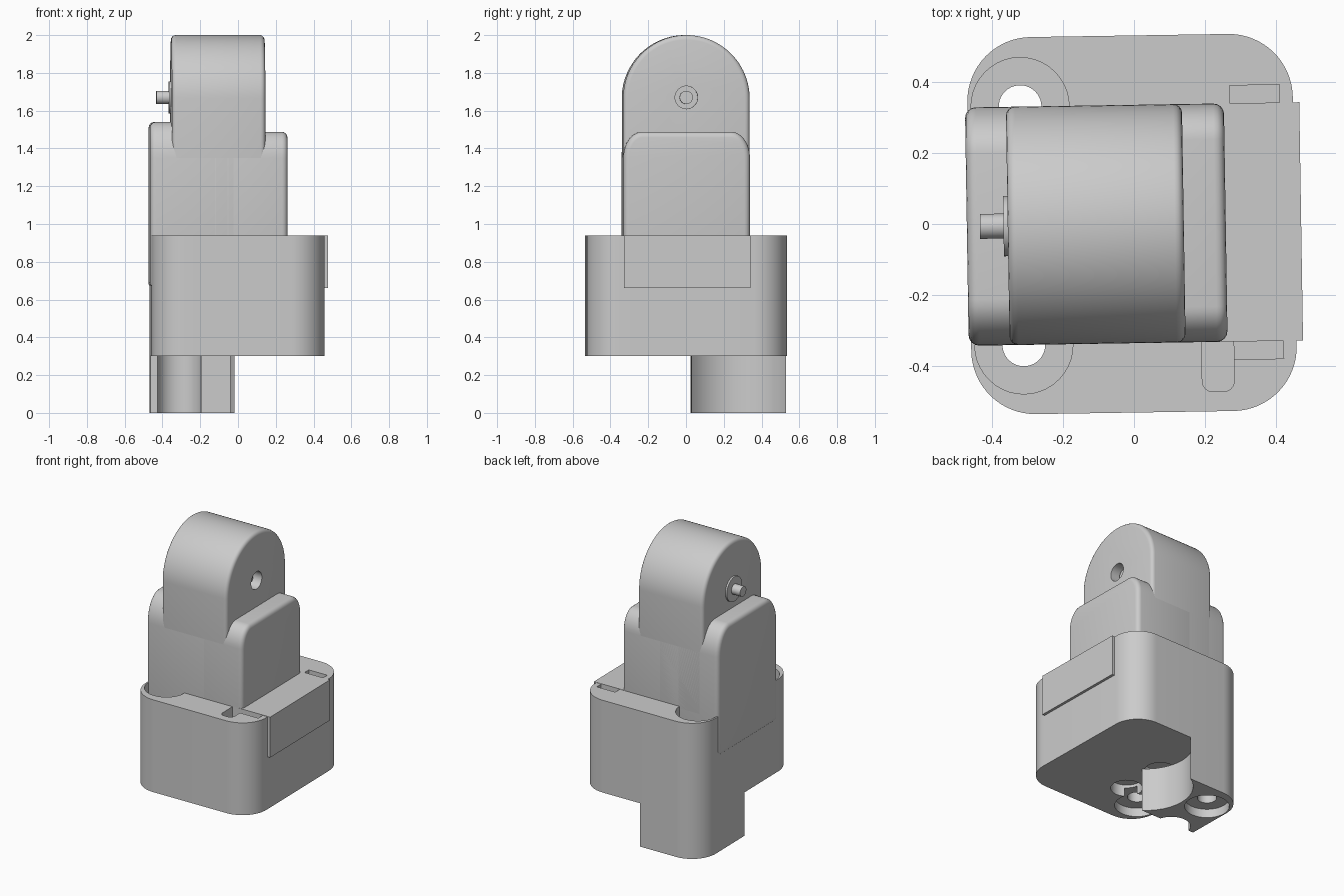
import bpy, bmesh, math

cube = bpy.data.objects.get("Cube")
if cube:
    bpy.data.objects.remove(cube, do_unlink=True)

grey = bpy.data.materials.new("light_grey")
grey.use_nodes = True
grey.diffuse_color = (0.6, 0.6, 0.6, 1)
grey.node_tree.nodes["Principled BSDF"].inputs["Base Color"].default_value = (0.6, 0.6, 0.6, 1)
parts = []


def arc(cx, cy, rx, ry, start, end, n=16):
    angles = [math.radians(start + (end - start) * i / n) for i in range(n + 1)]
    return [(cx + rx * math.cos(a), cy + ry * math.sin(a)) for a in angles]


def circle(cx, cy, r):
    return arc(cx, cy, r, r, 0, 360, 40)[:-1]


def rect(x0, x1, y0, y1):
    return [(x0, y0), (x1, y0), (x1, y1), (x0, y1)]


def apply(obj, mod):
    bpy.context.view_layer.objects.active = obj
    bpy.ops.object.modifier_apply(modifier=mod.name)


def prism(name, outline, lo, hi, axis="z", bevel=0):
    """Extrude an outline along z (points are x, y) or along x (points are y, z)."""
    def place(p, h):
        return (p[0], p[1], h) if axis == "z" else (h, p[0], p[1])
    bm = bmesh.new()
    low = [bm.verts.new(place(p, lo)) for p in outline]
    high = [bm.verts.new(place(p, hi)) for p in outline]
    bm.faces.new(low)
    bm.faces.new(high)
    for i in range(len(low)):
        j = (i + 1) % len(low)
        bm.faces.new((low[i], low[j], high[j], high[i]))
    bmesh.ops.recalc_face_normals(bm, faces=bm.faces)
    mesh = bpy.data.meshes.new(name)
    bm.to_mesh(mesh)
    bm.free()
    mesh.materials.append(grey)
    obj = bpy.data.objects.new(name, mesh)
    bpy.context.collection.objects.link(obj)
    if bevel:
        mod = obj.modifiers.new("round_edges", "BEVEL")
        mod.width, mod.segments = bevel, 4
        mod.limit_method, mod.angle_limit = "ANGLE", math.radians(40)
        apply(obj, mod)
    return obj


def part(*args, **kw):
    obj = prism(*args, **kw)
    parts.append(obj)
    return obj


def cut(obj, outline, lo, hi, axis="z"):
    cutter = prism("cutter", outline, lo, hi, axis)
    cutter.hide_render = True
    mod = obj.modifiers.new("cut", "BOOLEAN")
    mod.operation, mod.solver, mod.object = "DIFFERENCE", "EXACT", cutter
    apply(obj, mod)
    bpy.data.objects.remove(cutter, do_unlink=True)


LEFT, RIGHT, HALF_Y, R = -0.463, 0.452, 0.53, 0.18
BASE, TOP, TOWER = 0.3, 0.938, 0.335
SCREW_X, SCREW_Y = -0.315, 0.335

# Main housing with rounded corners
outline = (arc(RIGHT - R, HALF_Y - R, R, R, 0, 90) + arc(LEFT + R, HALF_Y - R, R, R, 90, 180)
           + arc(LEFT + R, R - HALF_Y, R, R, 180, 270) + arc(RIGHT - R, R - HALF_Y, R, R, 270, 360))
housing = part("housing", outline, BASE, TOP)

# Screw pockets and through holes
for side in (-1, 1):
    y = side * SCREW_Y
    cut(housing, circle(SCREW_X, y, 0.138), 0.7, 1.1)
    cut(housing, circle(SCREW_X, y, 0.06), 0.2, 0.8)
    # Latch slots beside the side plate
    cut(housing, rect(0.275, 0.415, *sorted((side * 0.325, side * 0.385))), 0.82, 1.1)
cut(housing, circle(SCREW_X, -SCREW_Y, 0.14), 0.2, 0.36)

# Round-ended cable notch in the top
notch = (arc(0.215, -0.445, 0.03, 0.03, 180, 270, 6)
         + arc(0.245, -0.445, 0.03, 0.03, 270, 360, 6) + [(0.275, -0.32), (0.185, -0.32)])
cut(housing, notch, 0.8, 1.1)

# Contact recesses underneath
cut(housing, circle(-0.125, -0.215, 0.1), 0.2, 0.38)
cut(housing, circle(-0.14, 0.09, 0.1), 0.2, 0.36)

# Plug hanging below one corner, hollowed by round cuts
plug = part("plug", arc(LEFT + R, HALF_Y - R, R, R, 90, 180)
            + [(LEFT, 0.03), (-0.01, 0.03), (-0.01, HALF_Y)], 0, BASE + 0.001)
cut(plug, circle(0.14, 0.27, 0.3), -0.1, 0.4)
cut(plug, circle(-0.31, 0.0, 0.12), -0.1, 0.4)
cut(plug, circle(SCREW_X, SCREW_Y, 0.14), -0.1, 0.06)
cut(plug, circle(SCREW_X, SCREW_Y, 0.06), -0.1, 0.4)


# Tower shoulders with curved upper corners
def shoulder(name, x0, x1, top, run):
    shape = ([(-TOWER, 0.66), (TOWER, 0.66)]
             + arc(TOWER - run, 1.35, run, top - 1.35, 0, 90, 10)
             + arc(run - TOWER, 1.35, run, top - 1.35, 90, 180, 10))
    part(name, shape, x0, x1, axis="x", bevel=0.03)


shoulder("right_shoulder", -0.47, 0.0, 1.54, 0.13)
shoulder("left_shoulder", -0.2, 0.258, 1.488, 0.1)

# Plate clipped over the left wall
part("side_plate", rect(0.1, 0.47, -TOWER, TOWER), 0.66, 0.94)

# Domed drum on top, with the axle bore
drum = part("domed_drum", [(-TOWER, 0.9), (TOWER, 0.9)]
            + arc(0, 2 - TOWER, TOWER, TOWER, 0, 180, 56), -0.355, 0.14, axis="x", bevel=0.025)
cut(drum, circle(0, 1.67, 0.06), 0.05, 0.3, axis="x")

# Axle and its collar
part("axle", circle(0, 1.67, 0.035), -0.433, 0.09, axis="x")
part("axle_collar", circle(0, 1.67, 0.085), -0.367, -0.3, axis="x")

# Slight twist shared by every part, and smooth curved faces
bpy.ops.object.select_all(action="DESELECT")
for obj in parts:
    obj.rotation_euler.z = math.radians(0.9)
    obj.select_set(True)
bpy.context.view_layer.objects.active = parts[0]
bpy.ops.object.shade_smooth_by_angle(angle=math.radians(30))
